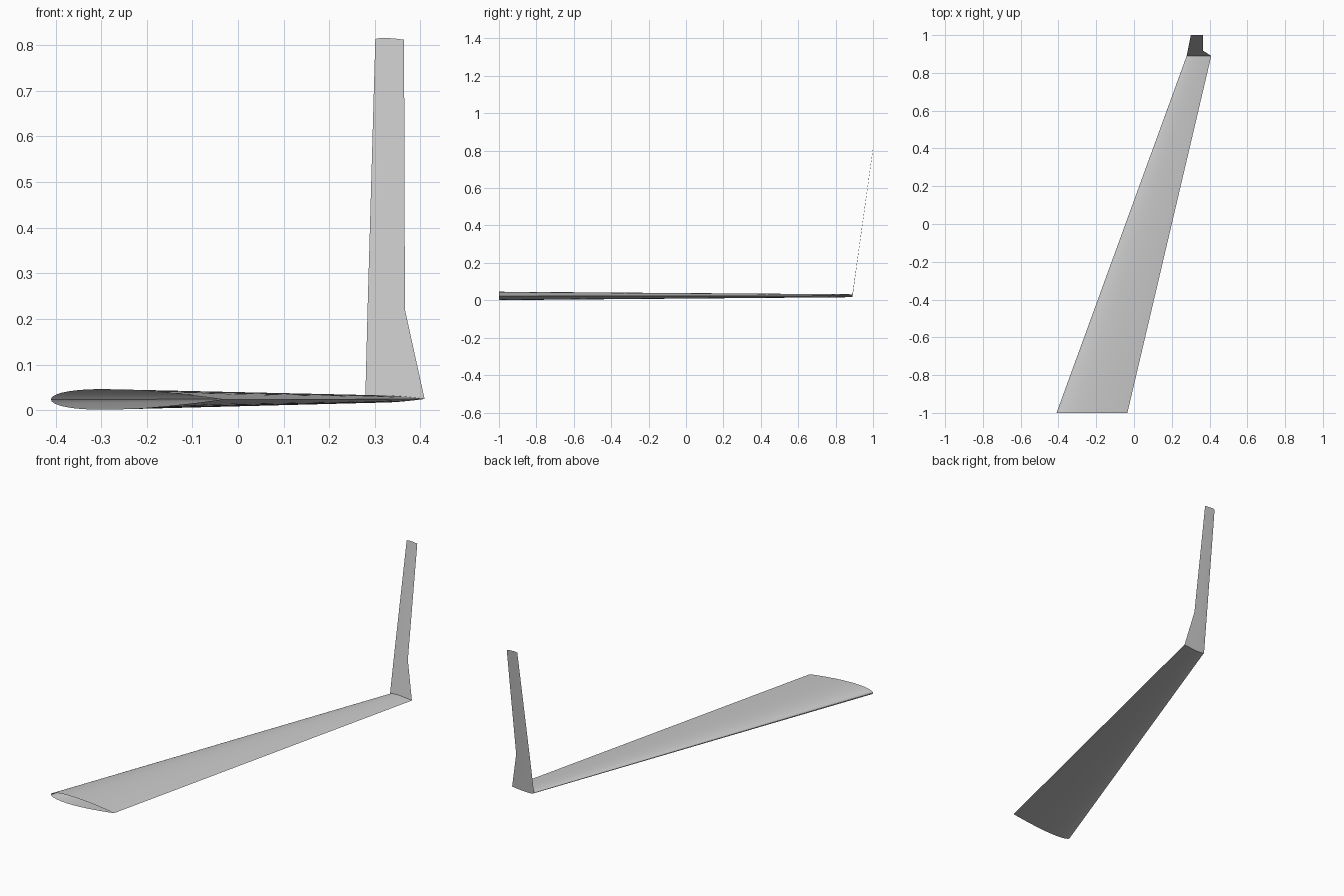
import bpy
import bmesh
import math

cube = bpy.data.objects.get("Cube")
if cube:
    bpy.data.objects.remove(cube, do_unlink=True)

grey = bpy.data.materials.new("light grey")
grey.use_nodes = True
colour = (0.6, 0.6, 0.6, 1)
grey.diffuse_color = colour
grey.node_tree.nodes["Principled BSDF"].inputs["Base Color"].default_value = colour

STEPS = 24       # chord stations per side
THICKNESS = 0.12


def half_thickness(t):
    """Symmetric airfoil half thickness at chord fraction t, closed at the tail."""
    return 5 * THICKNESS * (0.2969 * math.sqrt(t) - 0.126 * t - 0.3516 * t**2
                            + 0.2843 * t**3 - 0.1036 * t**4)


def airfoil(bm, nose, tail, y, z):
    """Closed loop of vertices, from the tail over the top and back below."""
    loop = []
    for i in range(2 * STEPS):
        angle = math.pi * i / STEPS
        t = (1 + math.cos(angle)) / 2
        side = 1 if i <= STEPS else -1
        chord = tail - nose
        h = 0 if i == 0 else side * half_thickness(t) * chord
        loop.append(bm.verts.new((nose + t * chord, y, z + h)))
    return loop


def loft(name, sections):
    """Open-ended skin through airfoil sections (nose, tail, y, z)."""
    bm = bmesh.new()
    loops = [airfoil(bm, *s) for s in sections]
    for a, b in zip(loops, loops[1:]):
        for i in range(len(a)):
            j = (i + 1) % len(a)
            bm.faces.new((a[i], b[i], b[j], a[j]))
    bm.normal_update()
    mesh = bpy.data.meshes.new(name)
    bm.to_mesh(mesh)
    bm.free()
    mesh.materials.append(grey)
    obj = bpy.data.objects.new(name, mesh)
    bpy.context.collection.objects.link(obj)
    bpy.ops.object.select_all(action="DESELECT")
    obj.select_set(True)
    bpy.context.view_layer.objects.active = obj
    bpy.ops.object.shade_smooth_by_angle(angle=math.radians(30))


root = (-0.41, -0.035, -1.0, 0.0235)
tip = (0.279, 0.409, 0.89, 0.0245)
kink = (0.284, 0.366, 0.917, 0.22)
top = (0.301, 0.364, 1.0, 0.812)

# Swept, tapered wing panel, open at the root
loft("wing", [root, tip])
# Upright winglet, nearly flat because its sections stay level
loft("winglet", [tip, kink, top])
